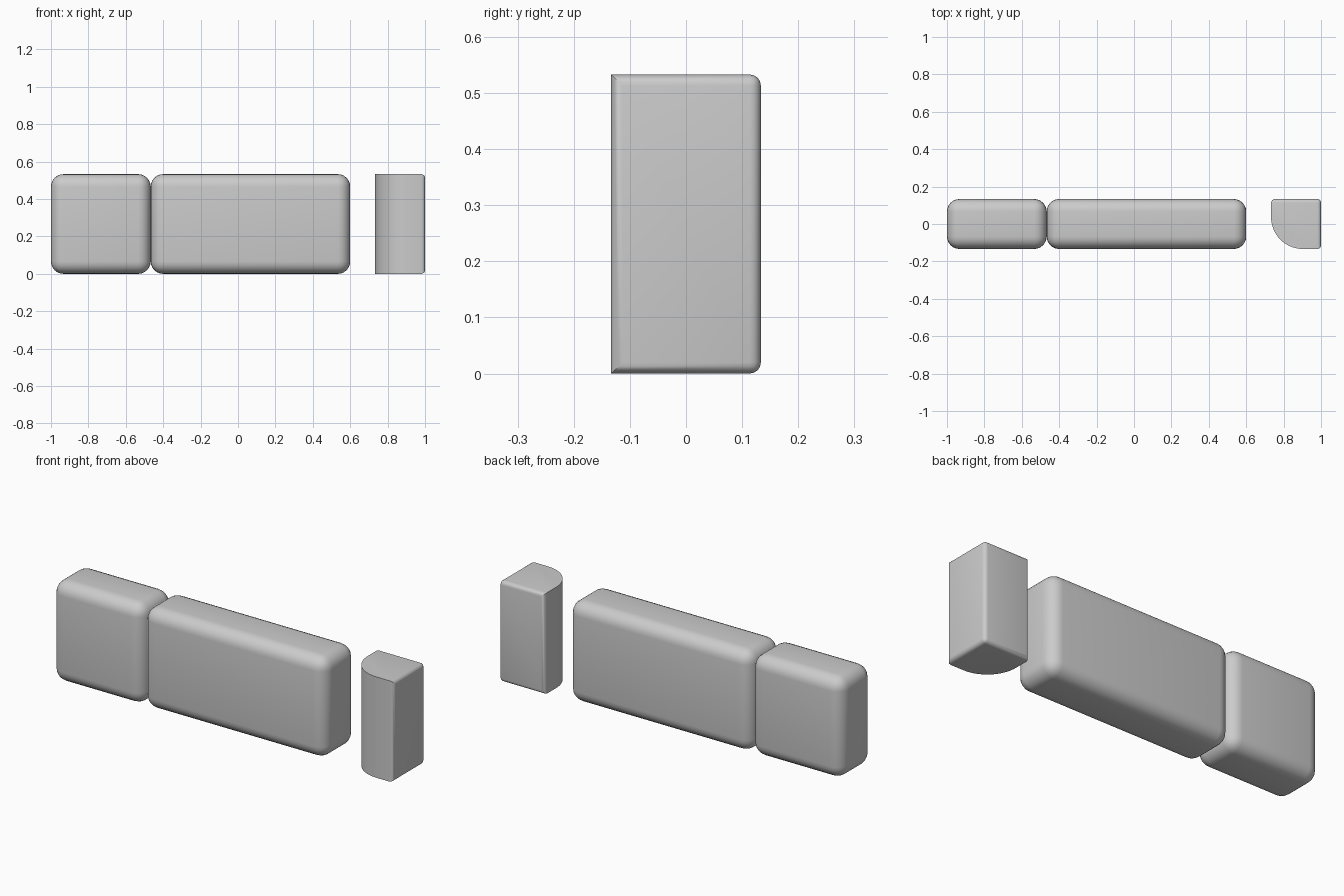
import bpy, bmesh, math
from mathutils import Matrix

if "Cube" in bpy.data.objects:
    bpy.data.objects.remove(bpy.data.objects["Cube"])

DEPTH, HEIGHT = 0.267, 0.533


def bevel(bm, edges, radius, segments):
    bmesh.ops.bevel(bm, geom=edges, offset=radius, offset_type='OFFSET',
                    segments=segments, profile=0.5, affect='EDGES', clamp_overlap=True)


def box(x0, x1):
    bm = bmesh.new()
    m = (Matrix.Translation(((x0 + x1) / 2, 0, HEIGHT / 2))
         @ Matrix.Diagonal((x1 - x0, DEPTH, HEIGHT, 1)))
    bmesh.ops.create_cube(bm, size=1, matrix=m)
    return bm


def finish(bm, name):
    bmesh.ops.recalc_face_normals(bm, faces=bm.faces[:])
    mesh = bpy.data.meshes.new(name)
    bm.to_mesh(mesh)
    bm.free()
    ob = bpy.data.objects.new(name, mesh)
    bpy.context.collection.objects.link(ob)
    bpy.ops.object.select_all(action='DESELECT')
    ob.select_set(True)
    bpy.context.view_layer.objects.active = ob
    bpy.ops.object.shade_smooth_by_angle(angle=math.radians(35))


# Short and long blocks, rounded on every edge
for name, x0, x1 in (("short_block", -1.0, -0.467), ("long_block", -0.467, 0.6)):
    bm = box(x0, x1)
    bevel(bm, bm.edges[:], 0.067, 6)
    finish(bm, name)

# Corner post: small rounding around the back and right faces only
X0, X1 = 0.733, 1.0
bm = box(X0, X1)


def on_side(e, axis, value):
    return all(abs(v.co[axis] - value) < 1e-4 for v in e.verts)


# Large quarter round on the front left upright edge
bevel(bm, [e for e in bm.edges if on_side(e, 0, X0) and on_side(e, 1, -DEPTH / 2)], 0.17, 16)
bevel(bm, [e for e in bm.edges if on_side(e, 0, X1) or on_side(e, 1, DEPTH / 2)], 0.02, 4)
finish(bm, "corner_post")
